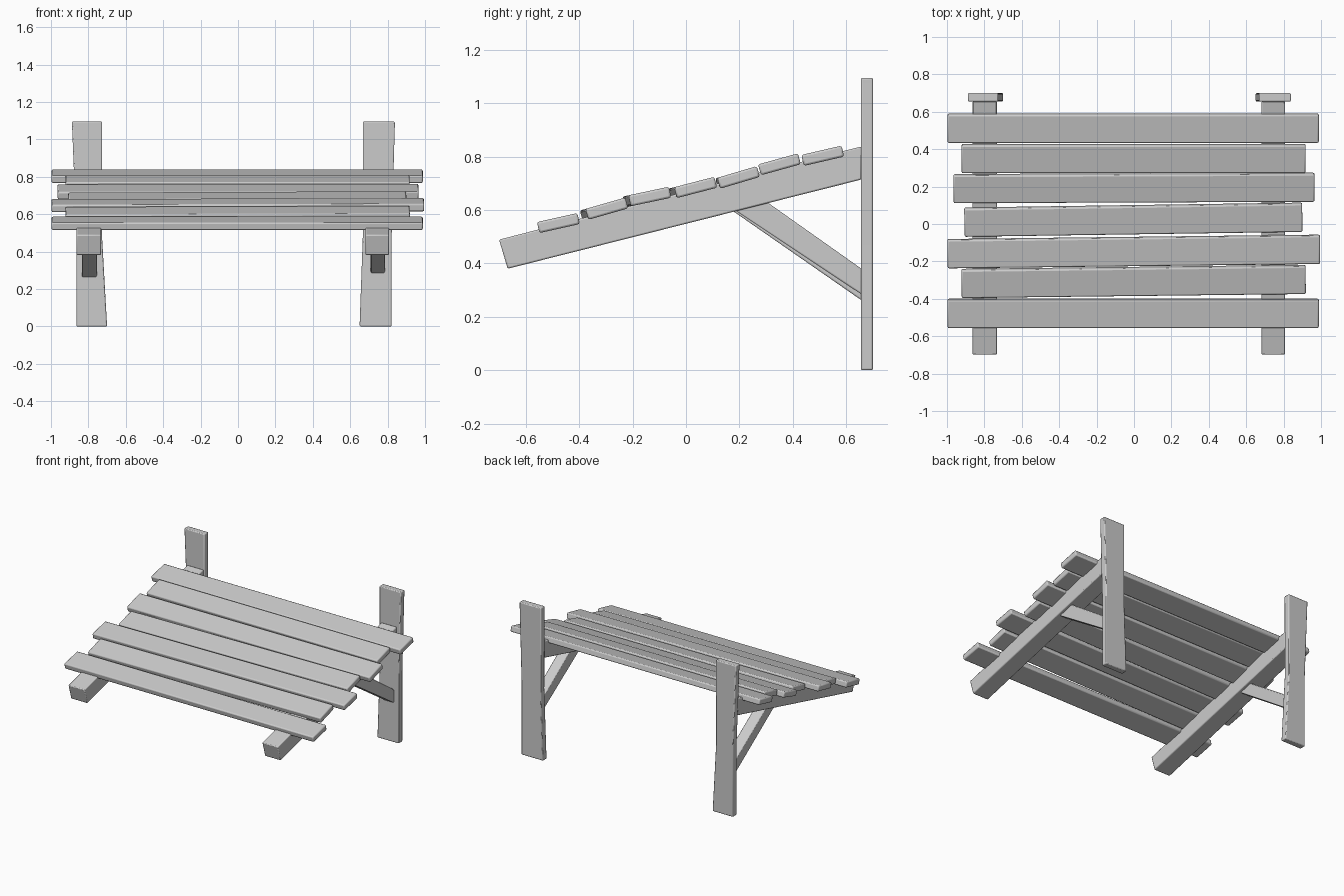
import bpy, bmesh
from math import radians
from mathutils import Matrix, Vector

if "Cube" in bpy.data.objects:
    bpy.data.objects.remove(bpy.data.objects["Cube"])


def finish(bm, name, bevel):
    bmesh.ops.recalc_face_normals(bm, faces=bm.faces)
    me = bpy.data.meshes.new(name)
    bm.to_mesh(me)
    bm.free()
    ob = bpy.data.objects.new(name, me)
    bpy.context.collection.objects.link(ob)
    mod = ob.modifiers.new("soft_edges", 'BEVEL')
    mod.width = bevel
    mod.segments = 2
    mod.limit_method = 'ANGLE'
    mod.angle_limit = radians(25)
    bpy.ops.object.select_all(action='DESELECT')
    bpy.context.view_layer.objects.active = ob
    ob.select_set(True)
    bpy.ops.object.shade_smooth_by_angle(angle=radians(35))
    return ob


def prism(name, pts, depth, bevel=0.006):
    """Extrude a 3D outline by a depth vector."""
    bm = bmesh.new()
    face = bm.faces.new([bm.verts.new(p) for p in pts])
    ext = bmesh.ops.extrude_face_region(bm, geom=[face], use_keep_orig=True)
    verts = [v for v in ext["geom"] if isinstance(v, bmesh.types.BMVert)]
    bmesh.ops.translate(bm, verts=verts, vec=Vector(depth))
    return finish(bm, name, bevel)


def side_part(name, x0, x1, yz):
    return prism(name, [(x0, y, z) for y, z in yz], (x1 - x0, 0, 0))


# Uneven upright posts: (left x, right x, z) from bottom to top
posts = {
    "left_post": [(-0.864, -0.70, 0.0), (-0.864, -0.728, 0.5), (-0.888, -0.726, 1.095)],
    "right_post": [(0.65, 0.822, 0.0), (0.668, 0.822, 0.5), (0.667, 0.839, 1.095)],
}
for name, rows in posts.items():
    outline = [(a, 0.655, z) for a, b, z in rows] + [(b, 0.655, z) for a, b, z in reversed(rows)]
    prism(name, outline, (0, 0.045, 0))

# Sloping support beams, cut vertically where they meet the posts
beam = [(-0.70, 0.489), (-0.668, 0.38), (0.657, 0.714), (0.657, 0.838)]
side_part("left_beam", -0.863, -0.733, beam)
side_part("right_beam", 0.682, 0.807, beam)

# Diagonal braces between post and beam
side_part("left_brace", -0.835, -0.755, [(0.16, 0.607), (0.657, 0.262), (0.657, 0.36), (0.27, 0.628)])
side_part("right_brace", 0.709, 0.785, [(0.17, 0.608), (0.657, 0.284), (0.657, 0.38), (0.30, 0.632)])

# Slats: x min, x max, centre y, centre z, tilt in degrees, skew in radians
slats = [
    (-0.997, 0.988, -0.478, 0.551, 12.5, 0.0),
    (-0.922, 0.918, -0.307, 0.602, 16.0, 0.012),
    (-0.997, 0.995, -0.147, 0.648, 12.0, 0.012),
    (-0.907, 0.900, 0.023, 0.681, 14.5, 0.015),
    (-0.965, 0.965, 0.193, 0.721, 16.5, 0.004),
    (-0.922, 0.918, 0.350, 0.771, 15.5, 0.0),
    (-0.997, 0.988, 0.512, 0.803, 13.0, 0.0),
]
for i, (x0, x1, y, z, tilt, skew) in enumerate(slats):
    bm = bmesh.new()
    bmesh.ops.create_cube(bm, size=1)
    bmesh.ops.scale(bm, verts=bm.verts, vec=(x1 - x0, 0.155, 0.042))
    mat = (Matrix.Translation(((x0 + x1) / 2, y, z))
           @ Matrix.Rotation(radians(tilt), 4, 'X') @ Matrix.Rotation(skew, 4, 'Z'))
    bmesh.ops.transform(bm, matrix=mat, verts=bm.verts)
    finish(bm, f"slat_{i + 1}", 0.008)
